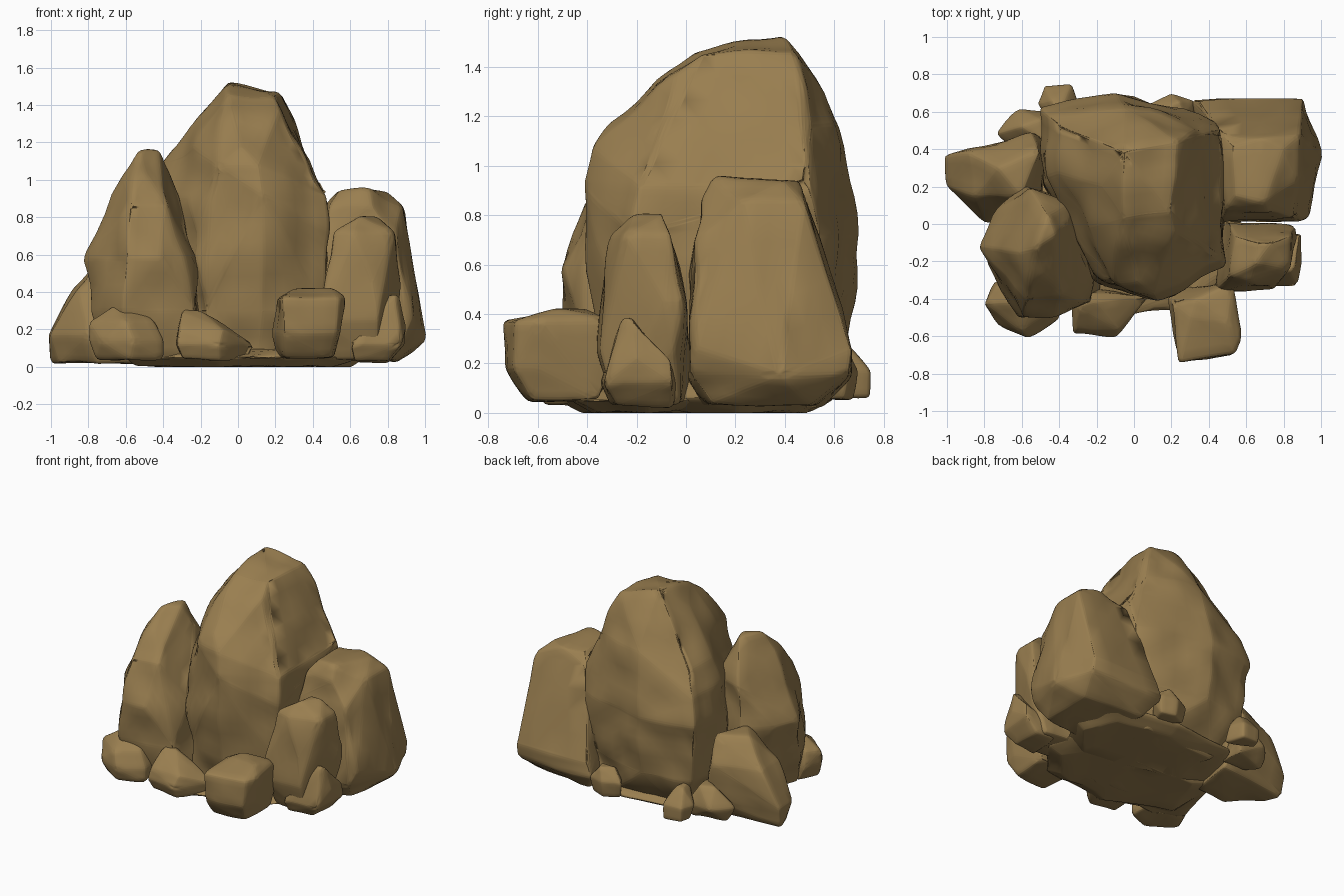
import bpy, bmesh
from mathutils import noise

stone = bpy.data.materials.new("tan stone")
stone.diffuse_color = (0.32, 0.21, 0.08, 1)


def rock(name, *layers, bevel=0.016, rough=0.018, cuts=3):
    """Faceted boulder: hull around cross-sections (z, (x, y), ...), worn edges, gentle dents."""
    bm = bmesh.new()
    for z, *outline in layers:
        for x, y in outline:
            bm.verts.new((x, y, z))
    res = bmesh.ops.convex_hull(bm, input=bm.verts[:])
    junk = {g for g in res["geom_interior"] + res["geom_unused"] if isinstance(g, bmesh.types.BMVert)}
    bmesh.ops.delete(bm, geom=list(junk), context='VERTS')
    bmesh.ops.dissolve_limit(bm, angle_limit=0.12, verts=bm.verts[:], edges=bm.edges[:])
    bmesh.ops.bevel(bm, geom=bm.edges[:], offset=bevel, offset_type='OFFSET', segments=2,
                    profile=0.5, affect='EDGES', clamp_overlap=True)
    bmesh.ops.triangulate(bm, faces=bm.faces[:])
    bmesh.ops.subdivide_edges(bm, edges=bm.edges[:], cuts=cuts, use_grid_fill=True)
    bmesh.ops.recalc_face_normals(bm, faces=bm.faces[:])
    bm.normal_update()
    for v, n in [(v, v.normal.copy()) for v in bm.verts]:
        v.co += n * rough * (noise.noise(v.co * 4.5) - 0.05)
        v.co.z = max(v.co.z, 0)
    me = bpy.data.meshes.new(name)
    bm.to_mesh(me)
    bm.free()
    me.shade_smooth()
    me.materials.append(stone)
    ob = bpy.data.objects.new(name, me)
    bpy.context.collection.objects.link(ob)


# tall central rock with a bulging front
rock("main_rock",
     (0.0, (-.3, .45), (.3, .48), (.38, -.1), (.1, -.3), (-.15, -.25)),
     (0.3, (-.45, .58), (-.1, .67), (.42, .54), (.46, -.22), (.13, -.36), (-.18, -.3), (-.47, .22)),
     (0.72, (-.5, .62), (-.1, .705), (.15, .65), (.45, .55), (.48, -.22), (.12, -.39), (-.22, -.26), (-.49, .22)),
     (0.92, (.47, .5), (.47, -.19), (.13, -.42), (-.46, .58), (-.46, .25), (-.27, -.15)),
     (1.08, (-.4, .53), (-.4, .27), (.38, .5), (.35, -.15), (.11, -.385), (-.12, -.33)),
     (1.17, (-.24, -.02), (.02, -.3), (.31, -.1), (.33, .52), (-.05, .63)),
     (1.38, (-.18, .2), (-.17, .45), (-.05, -.06), (.22, -.03)),
     (1.46, (-.06, .03), (.2, .06), (.23, .44)),
     (1.545, (-.06, .39)), rough=.035, cuts=5)

# left upright rock
rock("left_upright_rock",
     (0.03, (-.7, -.3), (-.5, -.42), (-.2, -.38), (-.25, 0), (-.6, .05)),
     (0.3, (-.79, -.2), (-.62, -.5), (-.22, -.43), (-.18, -.1), (-.25, .1), (-.6, .15)),
     (0.58, (-.83, -.12), (-.75, .05), (-.6, -.51), (-.42, -.48), (-.24, -.25), (-.3, .1), (-.58, .2)),
     (0.87, (-.69, -.15), (-.58, -.42), (-.38, -.38), (-.3, -.05), (-.33, .12), (-.56, .2)),
     (1.03, (-.61, -.15), (-.5, -.26), (-.34, 0)),
     (1.16, (-.53, -.13), (-.42, -.06), (-.46, .05)), rough=.03)

# left leaning slab
rock("left_slab",
     (0.02, (-1, .34), (-.96, .2), (-.75, .04), (-.5, .05), (-.45, .4)),
     (0.17, (-1.015, .37), (-1.01, .2), (-.8, 0), (-.5, .47)),
     (0.42, (-.88, .38), (-.85, .15), (-.55, .49)),
     (0.6, (-.72, .3), (-.6, .15), (-.5, .4)))

# broad right rear rock, flaring towards the ground
rock("right_rear_rock",
     (0.03, (.5, .06), (.85, .1), (.85, .5), (.4, .55)),
     (0.15, (.45, .01), (.89, .01), (1.01, .38), (.91, .66), (.3, .66)),
     (0.26, (.93, .04), (.99, .4), (.91, .675), (.34, .67)),
     (0.48, (.91, .12), (.95, .4), (.9, .58), (.38, .6), (.46, .03)),
     (0.7, (.47, .03), (.84, .04), (.89, .2), (.89, .49), (.42, .52)),
     (0.86, (.49, .08), (.72, .06), (.88, .22), (.88, .47), (.46, .49)),
     (0.945, (.54, .15), (.7, .12), (.8, .4), (.68, .46), (.52, .42)), rough=.03)

# right front rock and its small neighbour
rock("right_front_rock",
     (0.04, (.5, -.28), (.75, -.3), (.75, -.03), (.5, 0)),
     (0.25, (.43, -.36), (.75, -.35), (.85, -.05), (.48, .025)),
     (0.45, (.46, -.33), (.72, -.34), (.88, -.08), (.86, -.01), (.5, .01)),
     (0.72, (.51, -.28), (.62, -.31), (.83, -.24), (.84, -.06), (.54, -.06)),
     (0.82, (.65, -.22), (.66, -.09), (.75, -.09)))
rock("right_small_rock",
     (0.03, (.62, -.31), (.8, -.28), (.8, -.06), (.65, -.06)),
     (0.12, (.6, -.35), (.87, -.33), (.9, -.05), (.65, -.03)),
     (0.22, (.68, -.3), (.9, -.2), (.89, -.06)),
     (0.385, (.84, -.26), (.87, -.22), (.8, -.22)), bevel=.012)

# front boulders
rock("front_right_block",
     (0.05, (.25, -.64), (.5, -.63), (.52, -.35), (.22, -.35)),
     (0.18, (.24, -.74), (.53, -.7), (.55, -.6), (.52, -.3), (.18, -.4)),
     (0.37, (.24, -.74), (.54, -.69), (.575, -.6), (.52, -.32), (.2, -.42)),
     (0.425, (.3, -.5), (.5, -.52), (.33, -.4)))
rock("front_centre_rock",
     (0.04, (-.3, -.56), (-.1, -.57), (.06, -.4), (-.28, -.35)),
     (0.12, (-.33, -.59), (-.1, -.61), (.1, -.38), (-.33, -.35)),
     (0.2, (-.31, -.57), (-.08, -.57), (-.02, -.42)),
     (0.31, (-.3, -.45), (-.2, -.42), (-.27, -.36)), bevel=.012)
rock("front_left_rock",
     (0.04, (-.76, -.45), (-.58, -.58), (-.4, -.5), (-.45, -.3), (-.7, -.3)),
     (0.14, (-.81, -.43), (-.73, -.54), (-.56, -.61), (-.4, -.5), (-.4, -.3), (-.75, -.3)),
     (0.25, (-.81, -.43), (-.6, -.58), (-.45, -.48), (-.74, -.33)),
     (0.325, (-.66, -.42), (-.52, -.4), (-.6, -.35)))

# small stones along the back
rock("back_left_stone",
     (0.05, (-.68, .5), (-.45, .58), (-.42, .4), (-.62, .4)),
     (0.15, (-.74, .48), (-.62, .62), (-.42, .6), (-.6, .38)),
     (0.28, (-.6, .52), (-.5, .56), (-.48, .44)), bevel=.012)
rock("back_stone",
     (0.07, (-.5, .66), (-.47, .735), (-.34, .735), (-.3, .6)),
     (0.17, (-.52, .64), (-.48, .74), (-.34, .74), (-.31, .64), (-.4, .5)),
     (0.28, (-.44, .66), (-.38, .64), (-.4, .55)), bevel=.01)
rock("back_right_stone",
     (0.06, (.1, .62), (.2, .67), (.3, .64), (.25, .5)),
     (0.17, (.08, .64), (.2, .69), (.32, .66), (.33, .58), (.2, .45)),
     (0.26, (.15, .6), (.24, .66), (.28, .58)), bevel=.01)

# irregular ground slabs under the cluster
rock("rear_base_slab",
     (0.0, (-.3, .1), (.4, -.05), (.6, .2), (.5, .42), (.1, .5), (-.25, .4)),
     (0.06, (-.6, .1), (.5, -.1), (.72, .2), (.6, .52), (.1, .6), (-.4, .55)),
     (0.13, (-.4, .1), (.5, 0), (.5, .45), (-.35, .45)))
rock("front_base_slab",
     (0.0, (-.55, -.25), (-.1, -.4), (.35, -.35), (.5, -.15), (.3, .1), (-.4, .12)),
     (0.05, (-.62, -.35), (-.1, -.5), (.4, -.45), (.65, -.15), (.5, .15), (-.6, .15)),
     (0.1, (-.5, -.3), (.35, -.35), (.45, .1), (-.45, .1)))
